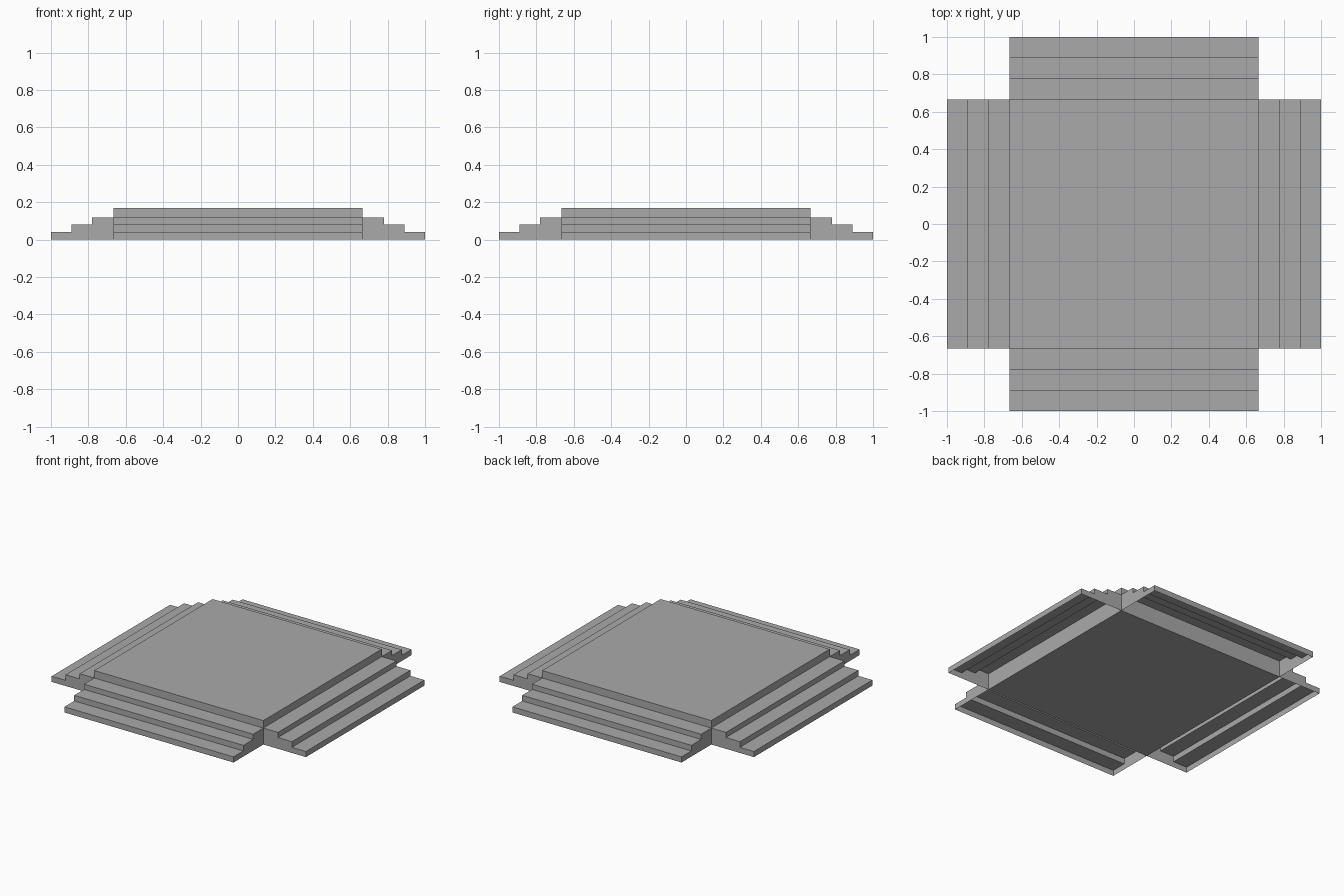
import bpy
import bmesh
from math import pi
from mathutils import Matrix

cube = bpy.data.objects.get("Cube")
if cube:
    bpy.data.objects.remove(cube, do_unlink=True)

HALF, TOP = 0.665, 0.17                              # raised platform
STEPS = [(1.0, 0.04), (0.89, 0.08), (0.78, 0.117)]   # outer edge, tread height

stone = bpy.data.materials.new("grey stone")
stone.use_nodes = True
colour = (0.4, 0.4, 0.4, 1)
stone.diffuse_color = colour
stone.node_tree.nodes["Principled BSDF"].inputs["Base Color"].default_value = colour


def finish(bm, name):
    mesh = bpy.data.meshes.new(name)
    bm.to_mesh(mesh)
    bm.free()
    mesh.materials.append(stone)
    obj = bpy.data.objects.new(name, mesh)
    bpy.context.collection.objects.link(obj)


def stairs(name, turn):
    """Hollow flight: risers, treads and two end panels, open underneath."""
    profile, z = [], 0
    for edge, height in STEPS:
        profile += [(edge, z), (edge, height)]
        z = height
    profile.append((HALF, z))
    bm = bmesh.new()
    left = [bm.verts.new((-HALF, -d, h)) for d, h in profile]
    right = [bm.verts.new((HALF, -d, h)) for d, h in profile]
    for i in range(len(profile) - 1):
        bm.faces.new((left[i], right[i], right[i + 1], left[i + 1]))
    bm.faces.new([bm.verts.new((-HALF, -HALF, 0))] + left[::-1])
    bm.faces.new([bm.verts.new((HALF, -HALF, 0))] + right)
    bmesh.ops.recalc_face_normals(bm, faces=bm.faces)
    bm.transform(Matrix.Rotation(turn, 4, "Z"))
    finish(bm, name)


# Closed platform block
block = bmesh.new()
bmesh.ops.create_cube(block, size=1)
block.transform(Matrix.Translation((0, 0, TOP / 2))
                @ Matrix.Diagonal((2 * HALF, 2 * HALF, TOP, 1)))
finish(block, "platform")

# One flight on each side
for i, side in enumerate(("front", "left", "back", "right")):
    stairs(side + "_stairs", i * pi / 2)
